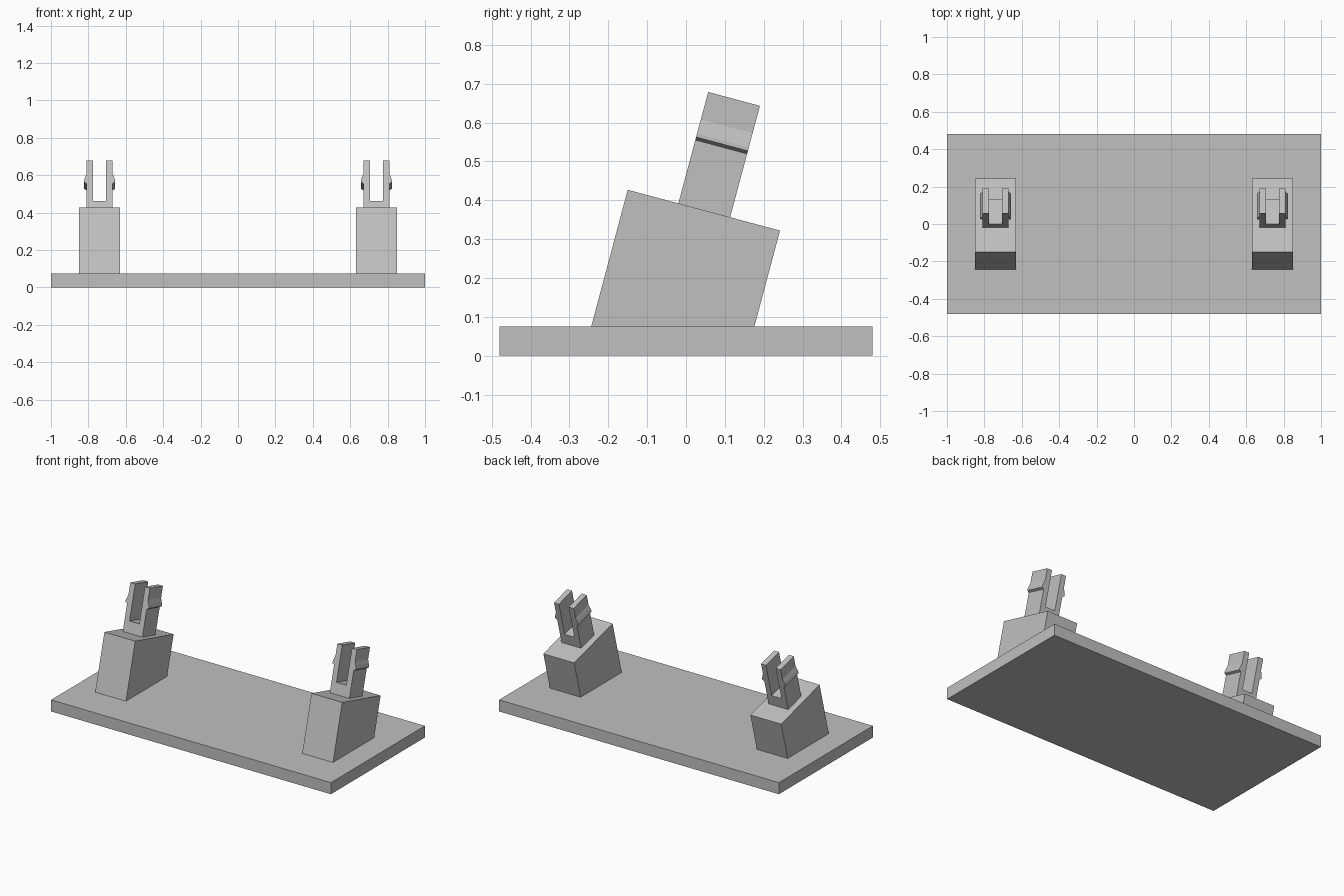
import bpy
import bmesh
from math import radians
from mathutils import Matrix, Vector

cube = bpy.data.objects.get("Cube")
if cube:
    bpy.data.objects.remove(cube, do_unlink=True)

GREY = (0.53, 0.53, 0.53, 1)
plastic = bpy.data.materials.new("grey_plastic")
plastic.use_nodes = True
plastic.diffuse_color = GREY
plastic.node_tree.nodes["Principled BSDF"].inputs["Base Color"].default_value = GREY


def prism(name, points, sweep, matrix=Matrix()):
    """Sweep a flat outline into a solid, then place it."""
    bm = bmesh.new()
    face = bm.faces.new([bm.verts.new(p) for p in points])
    swept = bmesh.ops.extrude_face_region(bm, geom=[face])["geom"]
    verts = [v for v in swept if isinstance(v, bmesh.types.BMVert)]
    bmesh.ops.translate(bm, verts=verts, vec=Vector(sweep))
    bmesh.ops.recalc_face_normals(bm, faces=bm.faces)
    bm.transform(matrix)
    mesh = bpy.data.meshes.new(name)
    bm.to_mesh(mesh)
    bm.free()
    mesh.materials.append(plastic)
    obj = bpy.data.objects.new(name, mesh)
    bpy.context.collection.objects.link(obj)
    return obj


# Base plate
L, W, T = 1.0, 0.48, 0.075
prism("base_plate", [(-L, -W, 0), (L, -W, 0), (L, W, 0), (-L, W, 0)], (0, 0, T))

# Side outline of the leaning block
block = [(-0.244, T), (0.176, T), (0.242, 0.322), (-0.15, 0.427)]

# Half outline of the forked clip: outer wall, barb, tip, slot
half = [(0.07, -0.005), (0.07, 0.170), (0.083, 0.178), (0.083, 0.187),
        (0.078, 0.204), (0.07, 0.225), (0.07, 0.298), (0.035, 0.298), (0.035, 0.073)]
clip = half + [(-x, z) for x, z in reversed(half)]

for side, cx in (("left", 0.74), ("right", -0.74)):
    prism(side + "_block", [(cx - 0.11, y, z) for y, z in block], (0.22, 0, 0))
    lean = Matrix.Translation((cx, -0.02, 0.391)) @ Matrix.Rotation(radians(-15), 4, "X")
    prism(side + "_clip", [(x, 0, z) for x, z in clip], (0, 0.138, 0), lean)
